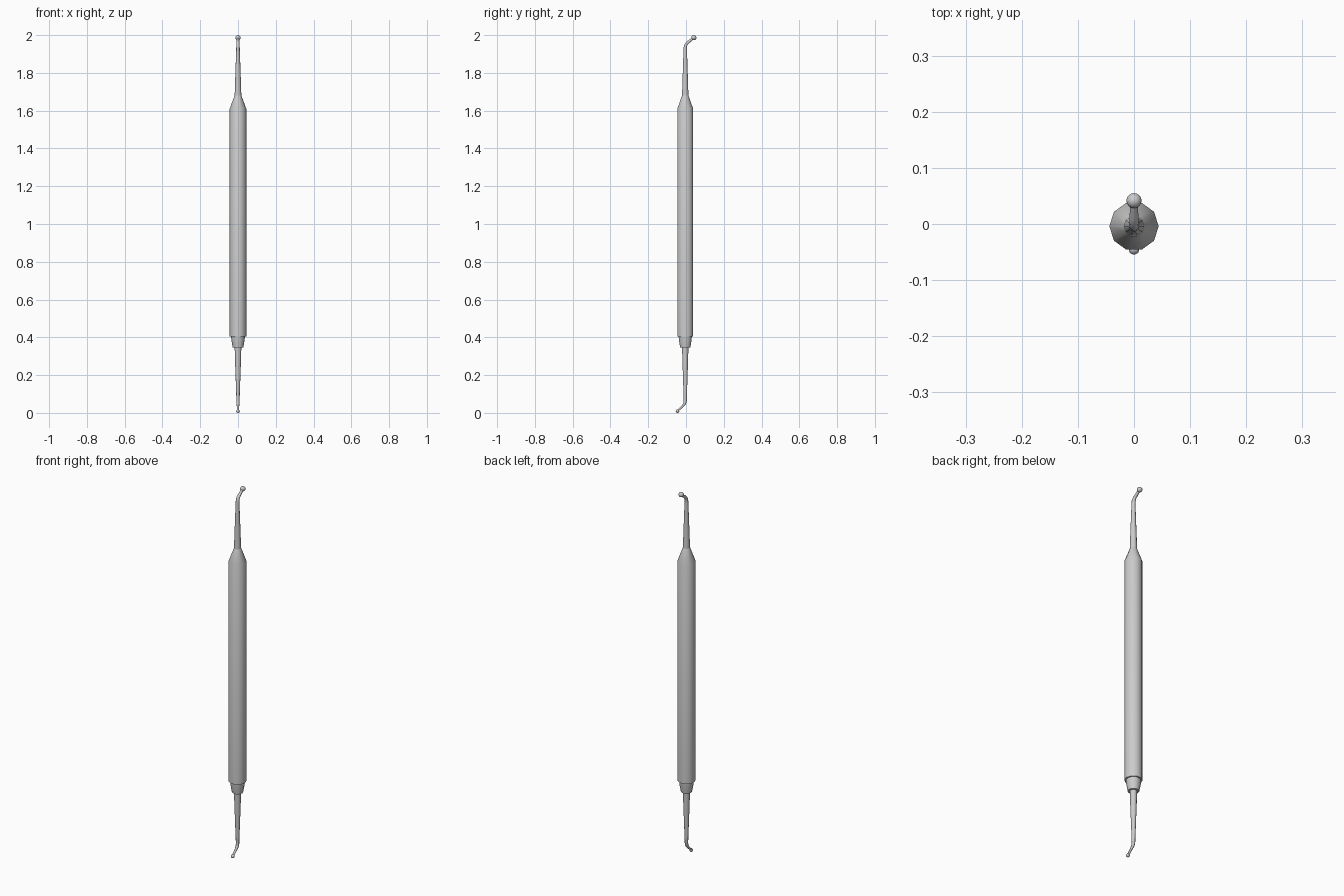
import bpy, bmesh, math
from mathutils import Vector

if "Cube" in bpy.data.objects:
    bpy.data.objects.remove(bpy.data.objects["Cube"])

CY = -0.004  # handle axis offset in y
SIDES = 10


def smooth(obj, angle):
    bpy.ops.object.select_all(action='DESELECT')
    obj.select_set(True)
    bpy.context.view_layer.objects.active = obj
    bpy.ops.object.shade_smooth_by_angle(angle=math.radians(angle))


def tube(name, path, sides=SIDES, angle=40):
    """Sweep a round section along (y, z, radius) points, with capped ends."""
    bm = bmesh.new()
    pts = [Vector((0, y, z)) for y, z, r in path]
    rings = []
    for i, (y, z, r) in enumerate(path):
        # bisecting direction at each point; zero-length neighbours are ignored
        d = Vector((0, 0, 0))
        if i > 0:
            d += (pts[i] - pts[i - 1]).normalized()
        if i < len(pts) - 1:
            d += (pts[i + 1] - pts[i]).normalized()
        d.normalize()
        side = Vector((1, 0, 0))
        up = d.cross(side)
        rings.append([bm.verts.new(pts[i] + r * (side * math.cos(a) + up * math.sin(a)))
                      for a in (2 * math.pi * k / sides for k in range(sides))])
    for a, b in zip(rings, rings[1:]):
        for k in range(sides):
            n = (k + 1) % sides
            bm.faces.new((a[k], a[n], b[n], b[k]))
    bm.faces.new(rings[0])
    bm.faces.new(rings[-1])
    bmesh.ops.recalc_face_normals(bm, faces=bm.faces)
    me = bpy.data.meshes.new(name)
    bm.to_mesh(me)
    bm.free()
    obj = bpy.data.objects.new(name, me)
    bpy.context.collection.objects.link(obj)
    smooth(obj, angle)
    return obj


def ball(name, y, z, r):
    bpy.ops.mesh.primitive_uv_sphere_add(segments=16, ring_count=10, radius=r, location=(0, y, z))
    obj = bpy.context.object
    obj.name = name
    smooth(obj, 60)


# Ten-sided handle with the tapered upper shoulder
tube("handle", [(CY, 0.405, 0.044), (CY, 1.61, 0.044), (CY, 1.68, 0.018)])

# Stepped collar under the handle
tube("lower_collar", [(CY, 0.345, 0.028), (CY, 0.385, 0.035), (CY, 0.41, 0.037)])

# Upper neck, bending to the back
tube("upper_neck", [(CY, 1.67, 0.018), (CY, 1.75, 0.0155), (CY, 1.925, 0.0095),
                    (-0.003, 1.943, 0.009), (0.003, 1.955, 0.0085),
                    (0.013, 1.964, 0.008), (0.042, 1.986, 0.006)])
ball("upper_ball", 0.0415, 1.9865, 0.0135)

# Lower neck, bending to the front
tube("lower_neck", [(CY, 0.36, 0.018), (CY, 0.27, 0.0155), (CY, 0.085, 0.009),
                    (-0.004, 0.062, 0.0085), (-0.008, 0.048, 0.008),
                    (-0.018, 0.036, 0.0065), (-0.045, 0.010, 0.005)])
ball("lower_ball", -0.045, 0.0095, 0.0095)
